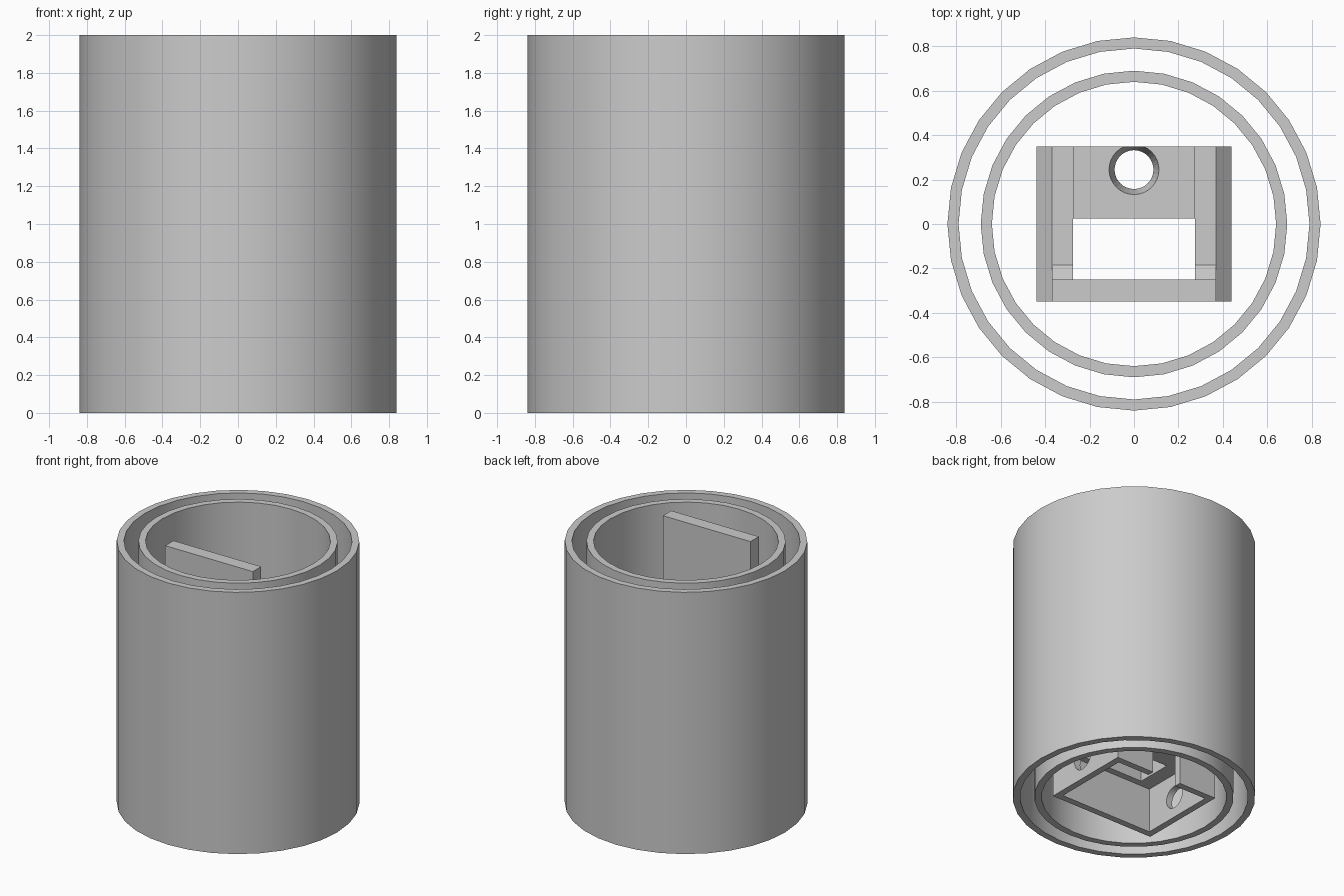
import bpy, bmesh, math
from mathutils import Matrix

if "Cube" in bpy.data.objects:
    bpy.data.objects.remove(bpy.data.objects["Cube"], do_unlink=True)

grey = bpy.data.materials.new("light grey")
grey.use_nodes = True
grey.diffuse_color = (0.6, 0.6, 0.6, 1)
grey.node_tree.nodes["Principled BSDF"].inputs["Base Color"].default_value = (0.6, 0.6, 0.6, 1)


def make(name, bm):
    bmesh.ops.recalc_face_normals(bm, faces=bm.faces)
    mesh = bpy.data.meshes.new(name)
    bm.to_mesh(mesh)
    bm.free()
    mesh.materials.append(grey)
    obj = bpy.data.objects.new(name, mesh)
    bpy.context.collection.objects.link(obj)
    return obj


def activate(obj):
    bpy.ops.object.select_all(action='DESELECT')
    obj.select_set(True)
    bpy.context.view_layer.objects.active = obj


def extrude(name, points, vector):
    """Solid made by sweeping a closed polygon along a vector."""
    bm = bmesh.new()
    face = bm.faces.new([bm.verts.new(p) for p in points])
    swept = bmesh.ops.extrude_face_region(bm, geom=[face], use_keep_orig=True)
    moved = [v for v in swept["geom"] if isinstance(v, bmesh.types.BMVert)]
    bmesh.ops.translate(bm, verts=moved, vec=vector)
    return make(name, bm)


def box(name, x0, x1, y0, y1, z0, z1):
    corners = [(x0, y0, z0), (x1, y0, z0), (x1, y1, z0), (x0, y1, z0)]
    return extrude(name, corners, (0, 0, z1 - z0))


def cone(name, r_low, r_high, depth, matrix):
    bm = bmesh.new()
    bmesh.ops.create_cone(bm, cap_ends=True, segments=32, radius1=r_low,
                          radius2=r_high, depth=depth, matrix=matrix)
    return make(name, bm)


def tube(name, outer, inner, height, segments=32):
    """Open-ended pipe spun from a rectangular wall section."""
    bm = bmesh.new()
    section = [(outer, 0), (outer, height), (inner, height), (inner, 0)]
    verts = [bm.verts.new((r, 0, z)) for r, z in section]
    edges = [bm.edges.new((verts[i], verts[i - 1])) for i in range(4)]
    bmesh.ops.spin(bm, geom=verts + edges, cent=(0, 0, 0), axis=(0, 0, 1),
                   angle=math.tau, steps=segments)
    bmesh.ops.remove_doubles(bm, verts=bm.verts, dist=0.0001)
    obj = make(name, bm)
    activate(obj)
    bpy.ops.object.shade_smooth_by_angle(angle=math.radians(30))
    return obj


def cut(obj, cutter):
    cutter.hide_render = True
    mod = obj.modifiers.new("cut", 'BOOLEAN')
    mod.operation = 'DIFFERENCE'
    mod.solver = 'EXACT'
    mod.object = cutter
    activate(obj)
    bpy.ops.object.modifier_apply(modifier=mod.name)
    bpy.data.objects.remove(cutter, do_unlink=True)


# Concentric sleeves
tube("outer_sleeve", 0.84, 0.79, 2)
tube("inner_sleeve", 0.69, 0.64, 2)

# Bracket base: chamfered shoulders with a slightly lower centre
half = [(0.44, 0), (0.44, 0.40), (0.37, 0.47), (0.27, 0.47), (0.27, 0.44)]
profile = half + [(-x, z) for x, z in reversed(half)]
base = extrude("bracket_base", [(x, -0.35, z) for x, z in profile], (0, 0.7, 0))

# Hollow underside, central opening and back slot
cut(base, box("cavity", -0.39, 0.39, -0.30, 0.30, -0.1, 0.34))
cut(base, box("opening", -0.275, 0.275, -0.25, 0.025, 0.2, 0.6))
cut(base, box("back_slot", -0.12, 0.12, 0.2, 0.5, -0.1, 0.34))

# Tapered hole through the top, open at the back edge
cut(base, cone("top_hole", 0.08, 0.12, 0.16, Matrix.Translation((0, 0.245, 0.39))))

# Screw holes through both side walls
cut(base, cone("side_holes", 0.085, 0.085, 1.2,
               Matrix.Translation((0, -0.03, 0.16)) @ Matrix.Rotation(math.pi / 2, 4, 'Y')))

# Tall front plate
box("front_plate", -0.37, 0.37, -0.35, -0.25, 0.40, 2)

# Gussets bracing the plate on each shoulder
for side, sign in (("left", 1), ("right", -1)):
    wedge = [(0.275 * sign, -0.25, 0.46), (0.275 * sign, -0.175, 0.46), (0.275 * sign, -0.25, 0.54)]
    extrude(side + "_gusset", wedge, (0.095 * sign, 0, 0))
